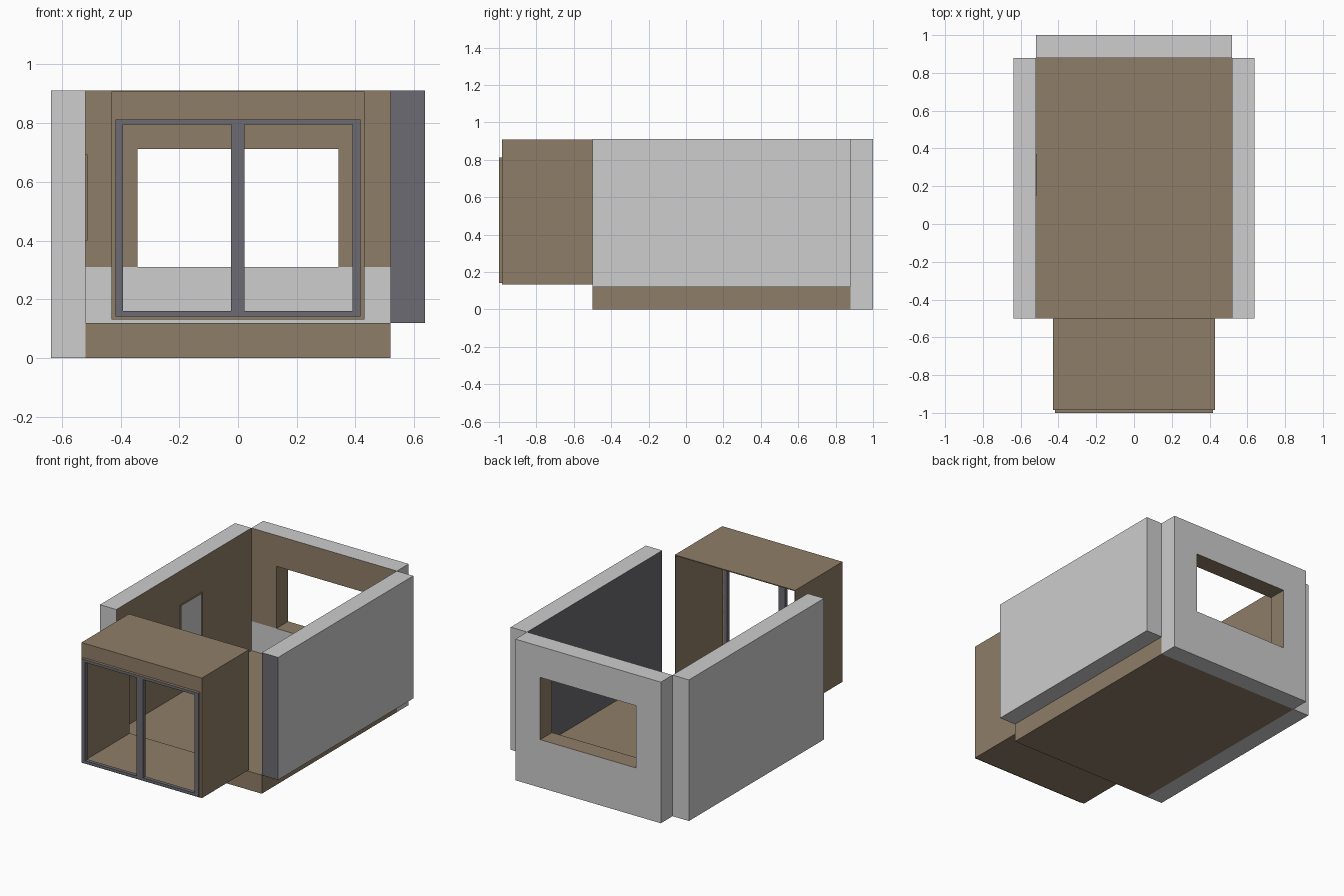
import bpy, bmesh

if "Cube" in bpy.data.objects:
    bpy.data.objects.remove(bpy.data.objects["Cube"])

# Flat colours
def material(name, rgb):
    m = bpy.data.materials.new(name)
    m.diffuse_color = (*rgb, 1)
    m.use_nodes = True
    m.node_tree.nodes["Principled BSDF"].inputs["Base Color"].default_value = m.diffuse_color
    return m

MATS = [material("brown", (0.275, 0.208, 0.137)),
        material("light_grey", (0.61, 0.61, 0.61)),
        material("dark_grey", (0.150, 0.147, 0.170))]
BROWN, LIGHT, DARK = 0, 1, 2


def lattice(name, xs, zs, y0, y1, holes=(), rule=lambda c, n: BROWN):
    """Panel in the xz plane made of grid cells (minus holes), extruded along y."""
    bm = bmesh.new()
    vs = {(i, j): bm.verts.new((x, y0, z))
          for i, x in enumerate(xs) for j, z in enumerate(zs)}
    for i in range(len(xs) - 1):
        for j in range(len(zs) - 1):
            if (i, j) not in holes:
                bm.faces.new((vs[i, j], vs[i + 1, j], vs[i + 1, j + 1], vs[i, j + 1]))
    ext = bmesh.ops.extrude_face_region(bm, geom=bm.faces[:], use_keep_orig=True)
    for v in ext["geom"]:
        if isinstance(v, bmesh.types.BMVert):
            v.co.y = y1
    bmesh.ops.recalc_face_normals(bm, faces=bm.faces[:])
    for f in bm.faces:
        f.material_index = rule(f.calc_center_median(), f.normal)
    me = bpy.data.meshes.new(name)
    bm.to_mesh(me)
    bm.free()
    for m in MATS:
        me.materials.append(m)
    ob = bpy.data.objects.new(name, me)
    bpy.context.collection.objects.link(ob)
    return ob


CENTRE = {(1, 1)}

# Room floor slab
lattice("floor", [-0.52, 0.52], [0, 0.12], -0.5, 0.88)

# Side walls: the left is brown inside, the right is dark inside and at the front
lattice("left_wall", [-0.637, -0.52], [0, 0.912], -0.5, 0.88,
        rule=lambda c, n: BROWN if n.x > 0.5 else LIGHT)
lattice("right_wall", [0.52, 0.637], [0.12, 0.912], -0.5, 0.88,
        rule=lambda c, n: DARK if n.x < -0.5 or n.y < -0.5 else LIGHT)


# Back wall with window opening: brown reveals and brown inside above the sill
def back_rule(c, n):
    reveal = abs(c.x) < 0.35 and 0.30 < c.z < 0.72 and abs(n.y) < 0.5
    inside = n.y < -0.5 and c.z > 0.31
    return BROWN if reveal or inside else LIGHT


lattice("back_wall", [-0.52, -0.342, 0.342, 0.52], [0, 0.31, 0.712, 0.912],
        0.88, 1.0, CENTRE, back_rule)

# Porch: thin open tube with a front panel around the glazing
lattice("porch_shell", [-0.43, -0.424, 0.424, 0.43], [0.132, 0.138, 0.902, 0.908],
        -0.984, -0.5, CENTRE)
lattice("porch_front_panel", [-0.424, -0.412, 0.412, 0.424], [0.138, 0.146, 0.81, 0.902],
        -0.982, -0.976, CENTRE)


# Two glazing frames: dark with a brown outer edge
def sash_rule(c, n):
    rim = (abs(c.x) > 0.414 and abs(n.x) > 0.5) or \
          (abs(n.z) > 0.5 and (c.z > 0.81 or c.z < 0.144))
    return BROWN if rim else DARK


for side, xs in (("left", [-0.417, -0.392, -0.024, 0]), ("right", [0, 0.022, 0.39, 0.417])):
    lattice(side + "_window_frame", xs, [0.142, 0.16, 0.795, 0.813],
            -1.0, -0.976, CENTRE, sash_rule)

# Wall picture on the left wall: light panel within a brown frame
lattice("picture_panel", [-0.52, -0.516], [0.408, 0.685], 0.157, 0.363,
        rule=lambda c, n: LIGHT)
for k, (y0, y1, z0, z1) in enumerate([(0.15, 0.157, 0.40, 0.693), (0.363, 0.37, 0.40, 0.693),
                                      (0.157, 0.363, 0.40, 0.408), (0.157, 0.363, 0.685, 0.693)]):
    lattice("picture_frame_%d" % k, [-0.52, -0.513], [z0, z1], y0, y1)
